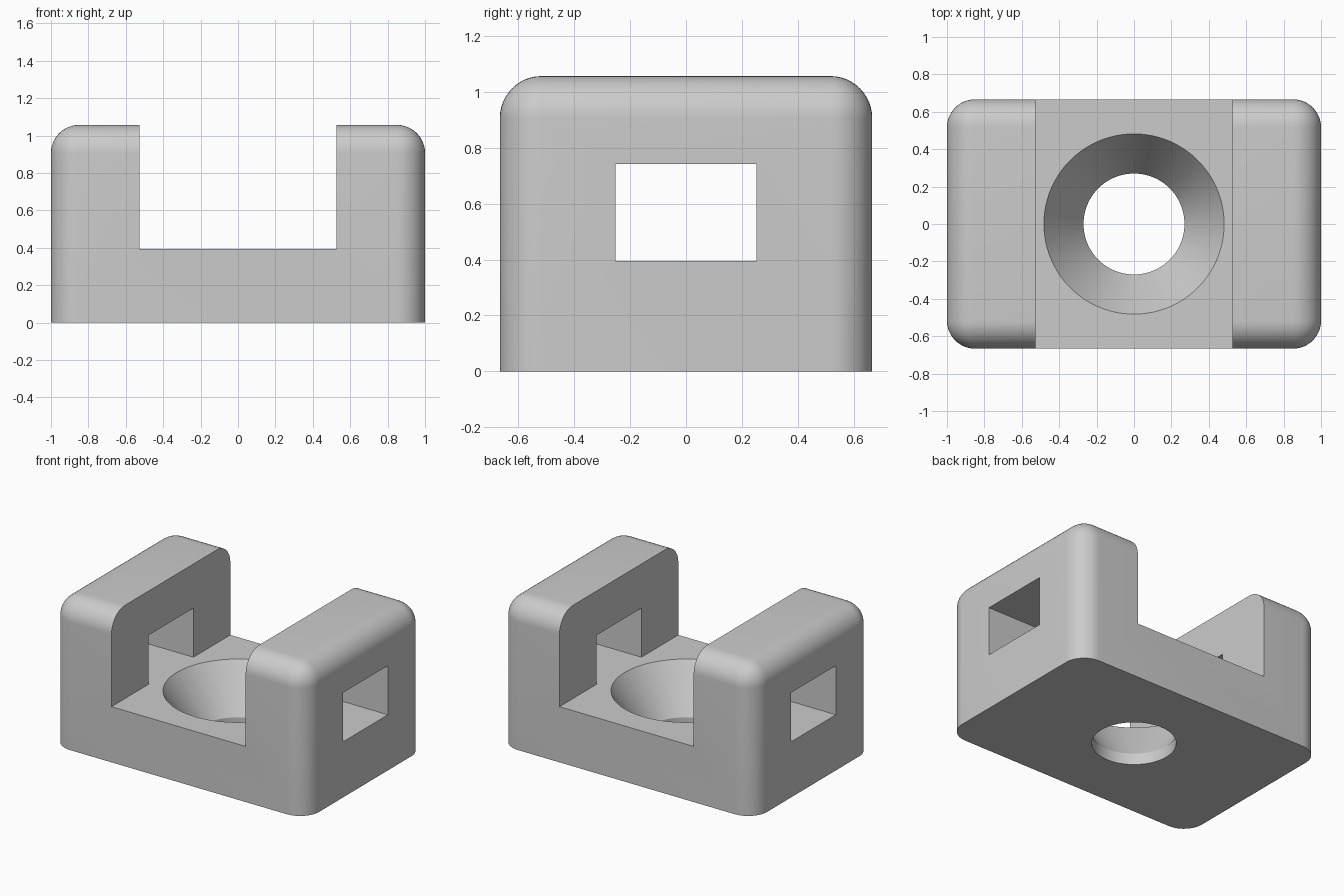
import bpy, bmesh, math
from mathutils import Matrix

cube = bpy.data.objects.get("Cube")
if cube:
    bpy.data.objects.remove(cube, do_unlink=True)

WIDTH, DEPTH, HEIGHT = 2.0, 1.333, 1.057
FLOOR = 0.395      # height of the channel floor
ROUND = 0.15       # radius of the rounded edges

grey = bpy.data.materials.new("plain grey")
grey.use_nodes = True
colour = (0.6, 0.6, 0.6, 1)
grey.diffuse_color = colour
grey.node_tree.nodes["Principled BSDF"].inputs["Base Color"].default_value = colour


def add_object(name, bm):
    mesh = bpy.data.meshes.new(name)
    bmesh.ops.recalc_face_normals(bm, faces=bm.faces)
    bm.to_mesh(mesh)
    bm.free()
    mesh.materials.append(grey)
    obj = bpy.data.objects.new(name, mesh)
    bpy.context.collection.objects.link(obj)
    return obj


def box(x, y, z0, z1):
    """Box centred on x and y, reaching from z0 to z1."""
    bm = bmesh.new()
    bmesh.ops.create_cube(bm, size=1, matrix=Matrix.Translation((0, 0, (z0 + z1) / 2))
                          @ Matrix.Diagonal((x, y, z1 - z0, 1)))
    return bm


def lathe(profile, steps=96):
    """Solid of revolution about z from (radius, height) points."""
    bm = bmesh.new()
    rings = [[bm.verts.new((r * math.cos(a), r * math.sin(a), z))
              for a in (math.tau * i / steps for i in range(steps))] for r, z in profile]
    for low, high in zip(rings, rings[1:]):
        for i in range(steps):
            j = (i + 1) % steps
            bm.faces.new((low[i], low[j], high[j], high[i]))
    bm.faces.new(rings[0])
    bm.faces.new(rings[-1])
    return bm


# Block with rounded top and upright edges, sharp at the base
bm = box(WIDTH, DEPTH, 0, HEIGHT)
edges = [e for e in bm.edges if max(v.co.z for v in e.verts) > HEIGHT / 2]
bmesh.ops.bevel(bm, geom=edges, offset=ROUND, offset_type='OFFSET', segments=12,
                profile=0.5, affect='EDGES', clamp_overlap=True)
bracket = add_object("bracket", bm)

# Cutters: channel with side windows as one cross shape, and countersunk hole
slope = (0.482 - 0.27) / (FLOOR - 0.08)
cutters = [
    add_object("channel_cutter", box(1.054, 3, FLOOR, 2)),
    add_object("window_cutter", box(3, 0.505, FLOOR, 0.743)),
    add_object("screw_hole_cutter", lathe([(0.27, -0.2), (0.27, 0.08),
                                           (0.482 + slope * 0.1, FLOOR + 0.1)])),
]
bpy.context.view_layer.objects.active = bracket
bracket.select_set(True)
for cutter in cutters:
    cutter.select_set(False)
    cut = bracket.modifiers.new(cutter.name, 'BOOLEAN')
    cut.operation = 'DIFFERENCE'
    cut.solver = 'EXACT'
    cut.object = cutter
    bpy.ops.object.modifier_apply(modifier=cut.name)
    bpy.data.objects.remove(cutter, do_unlink=True)

bpy.ops.object.shade_smooth_by_angle(angle=math.radians(25))
